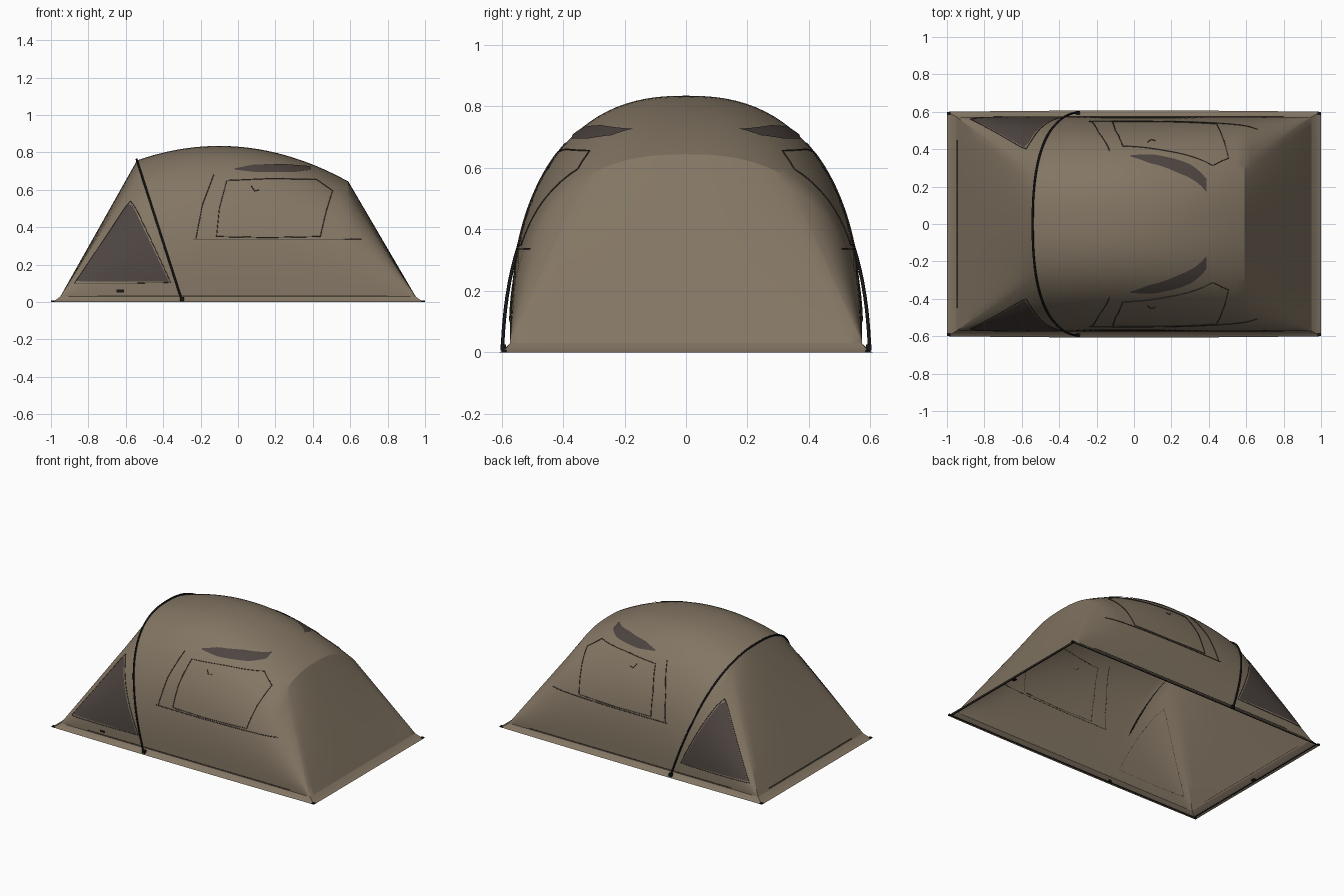
import bpy, bmesh, math
from mathutils import Vector
from mathutils.bvhtree import BVHTree

cube = bpy.data.objects.get("Cube")
if cube:
    bpy.data.objects.remove(cube)


def material(name, rgb):
    m = bpy.data.materials.new(name)
    m.use_nodes = True
    m.diffuse_color = (*rgb, 1)
    m.node_tree.nodes["Principled BSDF"].inputs["Base Color"].default_value = (*rgb, 1)
    return m


CANVAS = material("olive_canvas", (0.228, 0.18, 0.126))
MESH = material("dark_mesh", (0.074, 0.058, 0.051))
SEAM = material("seam_brown", (0.06, 0.048, 0.038))
BLACK = material("black_pole", (0.008, 0.008, 0.008))

W, BASE, POWER, STEPS = 0.573, 0.03, 2.4, 56
END = 0.95
FRONT, MIDDLE, REAR = 14, 26, 12  # grid columns in each stretch of fabric


def lerp(a, b, t):
    return a + (b - a) * t


def section(i):
    """Width and height fractions around the superellipse arch."""
    a = math.pi * i / STEPS
    c, s = math.cos(a), max(math.sin(a), 0)
    return math.copysign(abs(c) ** (2 / POWER), c), s ** (2 / POWER)


def tunnel_point(i, u):
    """Point on the tunnel, from the leaning pole arch to the upright rear arch."""
    w, h = section(i)
    ridge = 0.835 - 0.4 * (lerp(-0.54, 0.59, u) + 0.1) ** 2
    return Vector((lerp(lerp(-0.3, -0.54, h), 0.59, u), W * w, lerp(BASE, ridge, h)))


def fan_point(i, u, half, v):
    """Flat end panel with folded sides that run into the ground corners."""
    top = tunnel_point(i, u)
    y = W * max(-1, min(1, top.y / half))
    return top.lerp(Vector((END if u else -END, y, BASE)), v)


def fabric_point(i, t):
    j = t * (FRONT + MIDDLE + REAR)
    if j < FRONT:
        return fan_point(i, 0, 0.25, 1 - j / FRONT)
    if j <= FRONT + MIDDLE:
        return tunnel_point(i, (j - FRONT) / MIDDLE)
    return fan_point(i, 1, 0.31, (j - FRONT - MIDDLE) / REAR)


def finish(name, bm, mat):
    me = bpy.data.meshes.new(name)
    bm.to_mesh(me)
    bm.free()
    ob = bpy.data.objects.new(name, me)
    bpy.context.collection.objects.link(ob)
    me.materials.append(mat)
    bpy.ops.object.select_all(action="DESELECT")
    ob.select_set(True)
    bpy.context.view_layer.objects.active = ob
    bpy.ops.object.shade_smooth_by_angle(angle=math.radians(24))
    return ob


def grid(name, func, nu, nv, mat, outward):
    bm = bmesh.new()
    rows = [[bm.verts.new(func(i, j / nv)) for j in range(nv + 1)] for i in range(nu + 1)]
    for r, q in zip(rows, rows[1:]):
        for j in range(nv):
            bm.faces.new((r[j], r[j + 1], q[j + 1], q[j]))
    bmesh.ops.remove_doubles(bm, verts=bm.verts, dist=1e-5)
    bmesh.ops.recalc_face_normals(bm, faces=bm.faces)
    # Turn the sheet so that it faces outward
    total = sum((f.normal * f.calc_area() for f in bm.faces), Vector())
    if total.dot(Vector(outward)) < 0:
        bmesh.ops.reverse_faces(bm, faces=bm.faces)
    return finish(name, bm, mat)


# Fabric shell in one sheet
canopy = grid("canopy", fabric_point, STEPS, FRONT + MIDDLE + REAR, CANVAS, (0, 0, 1))
sheet = bmesh.new()
sheet.from_mesh(canopy.data)
tree = BVHTree.FromBMesh(sheet)
sheet.free()


def on_side(x, z, side, lift=0.004):
    """Drop a side-elevation point onto the fabric, just above it."""
    ray = Vector((0, -side, 0))
    hit, normal, _, _ = tree.ray_cast(Vector((x, 2 * side, z)), ray)
    if hit is None:
        hit, normal, _, _ = tree.find_nearest(Vector((x, 0.25 * side, z)))
    if normal.dot(ray) > 0:
        normal = -normal
    return hit + normal * lift


def tube(name, points, radius, mat, closed=False):
    cu = bpy.data.curves.new(name, "CURVE")
    cu.dimensions = "3D"
    cu.bevel_depth = radius
    cu.bevel_resolution = 1
    sp = cu.splines.new("POLY")
    sp.points.add(len(points) - 1)
    for p, co in zip(sp.points, points):
        p.co = (*co, 1)
    sp.use_cyclic_u = closed
    cu.materials.append(mat)
    ob = bpy.data.objects.new(name, cu)
    bpy.context.collection.objects.link(ob)


def along(path, t):
    """Point at fraction t of a polyline with equal-time segments."""
    f = t * (len(path) - 1)
    k = min(int(f), len(path) - 2)
    return Vector(path[k]).lerp(Vector(path[k + 1]), f - k)


def seam(name, path, side, radius=0.0024):
    n = 10 * (len(path) - 1)
    pts = [on_side(*along(path, k / n), side, 0.0015) for k in range(n + 1)]
    tube(name, pts, radius, SEAM)


def plate(name, low, high, side, mat, n=16):
    def point(i, v):
        p = along(low, i / n).lerp(along(high, i / n), v)
        return on_side(p.x, p.y, side)
    grid(name, point, n, 10, mat, (0, side, 0))


# Mirrored side details
for side, tag in ((-1, "right"), (1, "left")):
    plate(tag + "_mesh_window", [(-0.865, 0.11), (-0.37, 0.11)],
          [(-0.585, 0.525), (-0.56, 0.51)], side, MESH)
    seam(tag + "_mesh_window_seam", [(-0.875, 0.1), (-0.62, 0.1), (-0.36, 0.105), (-0.45, 0.3),
         (-0.545, 0.5), (-0.575, 0.54), (-0.6, 0.51), (-0.74, 0.3), (-0.875, 0.1)], side, 0.002)
    plate(tag + "_vent", [(-0.02, 0.706), (0.1, 0.692), (0.3, 0.692), (0.385, 0.703)],
          [(-0.02, 0.712), (0.08, 0.732), (0.23, 0.736), (0.385, 0.724)], side, MESH)
    seam(tag + "_door_seam", [(-0.115, 0.35), (-0.1, 0.5), (-0.06, 0.65), (0.18, 0.66),
         (0.42, 0.655), (0.505, 0.595), (0.47, 0.48), (0.44, 0.35), (0.16, 0.345),
         (-0.115, 0.35)], side)
    seam(tag + "_door_edge_seam", [(-0.225, 0.34), (-0.19, 0.52), (-0.13, 0.68)], side)
    seam(tag + "_waist_seam", [(-0.24, 0.336), (0.2, 0.336), (0.66, 0.336)], side)
    seam(tag + "_door_tab", [(0.07, 0.62), (0.09, 0.594), (0.115, 0.6)], side)
    seam(tag + "_hem_seam", [(-0.75, 0.037), (0.0, 0.037), (0.8, 0.037)], side, 0.0016)
tube("front_hem_seam", [(-0.947, -0.45, 0.04), (-0.947, 0.45, 0.04)], 0.003, SEAM)

# Small patch beside the mesh window
plate("small_patch", [(-0.65, 0.052), (-0.61, 0.052)], [(-0.65, 0.068), (-0.61, 0.068)],
      -1, BLACK, 2)

# Flared skirt around the base
quarter = [(k / 4 - 1, -1) for k in range(8)] + [(1, k / 4 - 1) for k in range(8)]
ring = quarter + [(-x, -y) for x, y in quarter]


def skirt_point(i, v):
    x, y = ring[i % len(ring)]
    out = 0.6 + 0.007 * (1 - x * x)
    z = BASE * (1 - v) ** 1.4
    return Vector((x * lerp(END, 1.0, v), y * lerp(W, out, v), z))


grid("ground_skirt", skirt_point, len(ring), 3, CANVAS, (0, 0, 1))

# Hem cord hidden under the skirt
hem = [skirt_point(i, 0.6) for i in range(len(ring))]
tube("ground_hem_cord", [(p.x, p.y, 0.003) for p in hem], 0.003, BLACK, True)

# Bent pole, standing clear of the fabric near the ground
arch = []
for i in range(STEPS + 1):
    p = tunnel_point(i, 0)
    w, h = section(i)
    gap = 0.005 + 0.021 * max(0, 1 - p.z / 0.4)
    arch.append((p.x - 0.002, p.y + gap * w, p.z - BASE * (1 - h) * 0.5 + 0.005 * h))
tube("arch_pole", arch, 0.0058, BLACK)


def block(name, center, size):
    bm = bmesh.new()
    bmesh.ops.create_cube(bm, size=1)
    for v in bm.verts:
        v.co = Vector(center) + Vector(a * b for a, b in zip(v.co, size))
    finish(name, bm, BLACK)


# Ground anchors
for y, tag in ((-1, "right"), (1, "left")):
    block(tag + "_pole_foot", (-0.3, 0.594 * y, 0.016), (0.022, 0.018, 0.02))
    for x, end in ((-1, "front"), (1, "rear")):
        block(f"{end}_{tag}_anchor", (0.991 * x, 0.592 * y, 0.004), (0.018, 0.016, 0.008))
for x, end in ((-1, "front"), (1, "rear")):
    block(end + "_middle_anchor", (0.967 * x, 0, 0.004), (0.02, 0.025, 0.008))
